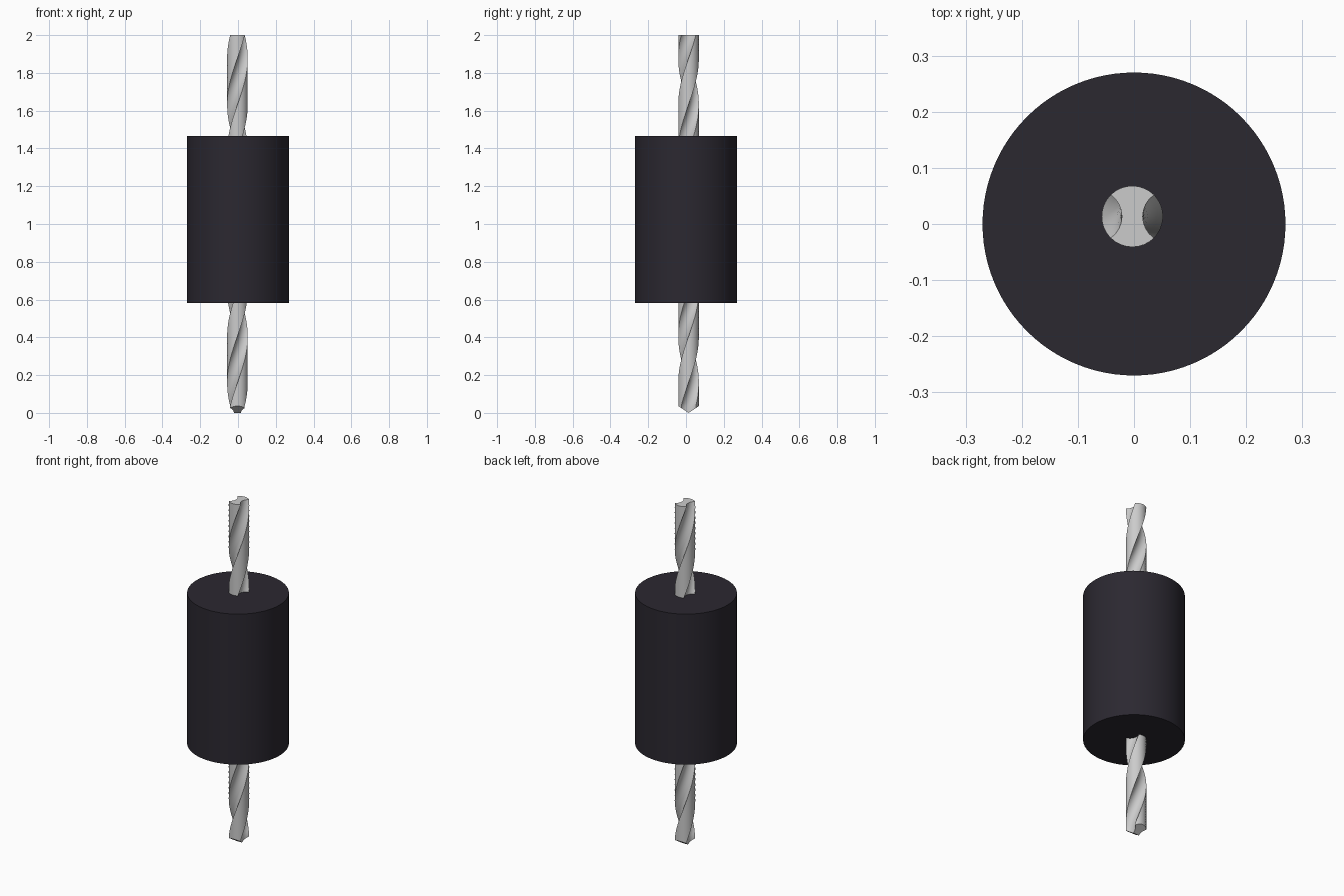
import bpy, bmesh
from math import pi, sin, cos, asin, atan2

if "Cube" in bpy.data.objects:
    bpy.data.objects.remove(bpy.data.objects["Cube"])

CX, CY = -0.003, 0.0135      # drill axis
R, TIP_H, TOP = 0.0545, 0.037, 2.0
TWIST, STEPS = 4 * pi, 128   # two full turns
LAND, FLUTE = 8, 8           # segments per outer arc and per flute arc


def half_section():
    """Right-hand flute, then the upper outer arc (counter-clockwise)."""
    a = pi / 4
    cx, cy = R * cos(a), R * sin(a)
    web = 0.0185
    sag = cx - web
    fr = (cy * cy + sag * sag) / (2 * sag)
    span = asin(cy / fr)
    pts = []
    for i in range(FLUTE):
        t = -span + 2 * span * i / FLUTE
        pts.append((web + fr - fr * cos(t), fr * sin(t)))
    for i in range(LAND):
        t = a + (pi - 2 * a) * i / LAND
        pts.append((R * cos(t), R * sin(t)))
    return pts


def finish(obj):
    bpy.ops.object.select_all(action='DESELECT')
    obj.select_set(True)
    bpy.context.view_layer.objects.active = obj
    bpy.ops.object.shade_smooth_by_angle(angle=pi / 6)


# Twisted two-flute drill bit
half = half_section()
section = half + [(-x, -y) for x, y in half]
n = len(section)
bm = bmesh.new()

# chisel tip ring: height rises with distance from the centre line
rings = [[bm.verts.new((CX + x, CY + y, TIP_H * abs(y) / R * 0.98)) for x, y in section]]
for s in range(STEPS + 1):
    f = s / STEPS
    a = TWIST * f
    z = TIP_H + (TOP - TIP_H) * f
    rings.append([bm.verts.new((CX + x * cos(a) - y * sin(a),
                                CY + x * sin(a) + y * cos(a), z)) for x, y in section])
for lo, hi in zip(rings, rings[1:]):
    for i in range(n):
        j = (i + 1) % n
        bm.faces.new((lo[i], lo[j], hi[j], hi[i]))

# end caps, each split in two between the flute centres
m = FLUTE // 2
for ring in (rings[0], rings[-1]):
    for start in (m, m + n // 2):
        bm.faces.new([ring[(start + k) % n] for k in range(n // 2 + 1)])
bmesh.ops.recalc_face_normals(bm, faces=bm.faces[:])
mesh = bpy.data.meshes.new("drill_bit")
bm.to_mesh(mesh)
bm.free()
bit = bpy.data.objects.new("drill_bit", mesh)
bpy.context.collection.objects.link(bit)
finish(bit)

# Dark cylindrical sleeve
Z0, Z1 = 0.583, 1.465
bpy.ops.mesh.primitive_cylinder_add(vertices=96, radius=0.27, depth=Z1 - Z0,
                                    location=(0, 0, (Z0 + Z1) / 2))
sleeve = bpy.context.object
sleeve.name = "sleeve"
dark = bpy.data.materials.new("dark_plastic")
dark.diffuse_color = (0.024, 0.021, 0.03, 1)
dark.use_nodes = True
dark.node_tree.nodes["Principled BSDF"].inputs["Base Color"].default_value = dark.diffuse_color
sleeve.data.materials.append(dark)
finish(sleeve)
